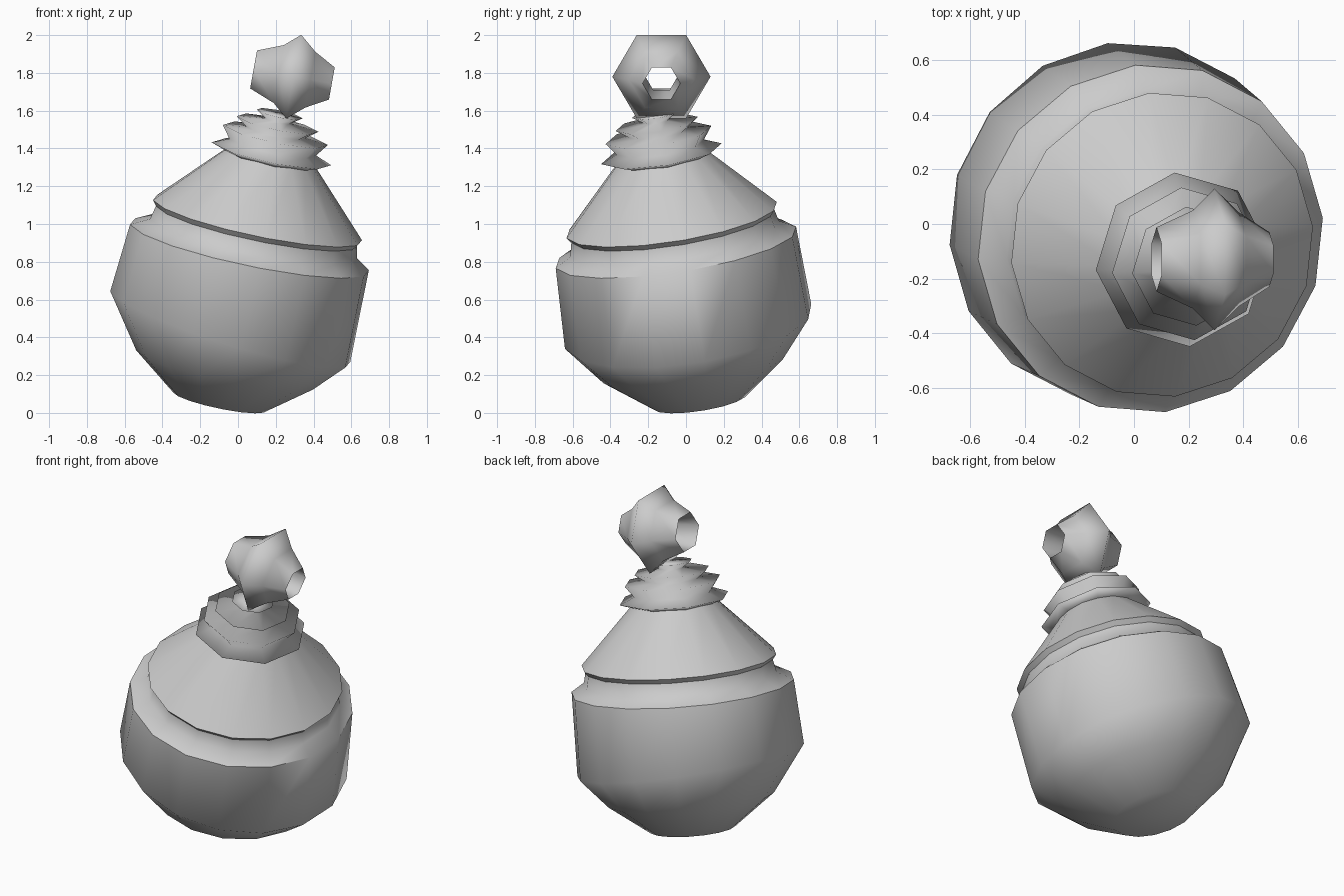
import bpy, bmesh, math
from mathutils import Matrix, Vector

cube = bpy.data.objects.get("Cube")
if cube:
    bpy.data.objects.remove(cube, do_unlink=True)

# Single plain grey
grey = bpy.data.materials.new("plain grey")
grey.use_nodes = True
colour = (0.6, 0.6, 0.6, 1)
grey.diffuse_color = colour
grey.node_tree.nodes["Principled BSDF"].inputs["Base Color"].default_value = colour


def ring_points(sides, phase, r, h, tilt=0, shift=0):
    """Ring of points; tilt lowers its +x side and shift slides it along x."""
    for i in range(sides):
        a = math.radians(phase) + math.tau * i / sides
        yield (r * math.cos(a) + shift, r * math.sin(a), h - tilt * math.cos(a))


def lathe(name, profile, sides, phase, axis, centre, angle, closed=False):
    """Join rings (radius, height, tilt, shift) along an axis; zero radius is a pole."""
    bm = bmesh.new()
    rings = []
    for ring in profile:
        if ring[0] == 0:
            rings.append([bm.verts.new((0, 0, ring[1]))] * sides)
        else:
            rings.append([bm.verts.new(p) for p in ring_points(sides, phase, *ring)])
    pairs = list(zip(rings, rings[1:]))
    if closed:
        pairs.append((rings[-1], rings[0]))
    for low, high in pairs:
        for i in range(sides):
            j = (i + 1) % sides
            corners = dict.fromkeys((low[i], low[j], high[j], high[i]))
            bm.faces.new(list(corners))
    bmesh.ops.recalc_face_normals(bm, faces=bm.faces)
    mesh = bpy.data.meshes.new(name)
    bm.to_mesh(mesh)
    bm.free()
    mesh.materials.append(grey)
    obj = bpy.data.objects.new(name, mesh)
    bpy.context.collection.objects.link(obj)
    # Frame whose z runs along the axis
    z = Vector(axis).normalized()
    side = Vector((1, 0, 0)) if abs(z.x) < 0.7 else Vector((0, 1, 0))
    x = (side - z * side.dot(z)).normalized()
    y = z.cross(x)
    obj.matrix_world = Matrix.Translation(centre) @ Matrix((x, y, z)).transposed().to_4x4()
    bpy.ops.object.select_all(action='DESELECT')
    obj.select_set(True)
    bpy.context.view_layer.objects.active = obj
    bpy.ops.object.shade_smooth_by_angle(angle=math.radians(angle))


lean = (0.21, -0.155, 1)
middle = (0, 0, 0.53)

# Round body with a sloping shoulder
lathe("body", [(0, -0.5), (0.25, -0.485), (0.49, -0.3), (0.665, -0.08, 0.065, -0.025),
               (0.648, 0.355, 0, -0.012), (0.562, 0.405), (0.545, 0.48)],
      16, 5, lean, middle, 55)

# Conical lid with a thick rim
lathe("lid", [(0.5, 0.475), (0.54, 0.472), (0.567, 0.507), (0.24, 0.85), (0, 0.85)],
      16, 5, lean, middle, 40)

# Neck of stacked flared rings
lathe("neck_rings", [(0.24, 0.84), (0.325, 0.87), (0.235, 0.906), (0.285, 0.973),
                     (0.16, 0.987), (0.222, 1.033), (0.07, 1.05), (0.125, 1.088),
                     (0, 1.088)],
      8, 5, lean, middle, 180)

# Six-sided hollow bead on top
lathe("top_bead", [(0.118, -0.216), (0.18, -0.08), (0.26, 0), (0.173, 0.09),
                   (0.1, 0.205), (0.085, 0)],
      6, 0, (1, 0, -0.18), (0.295, -0.13, 1.78), 110, closed=True)
